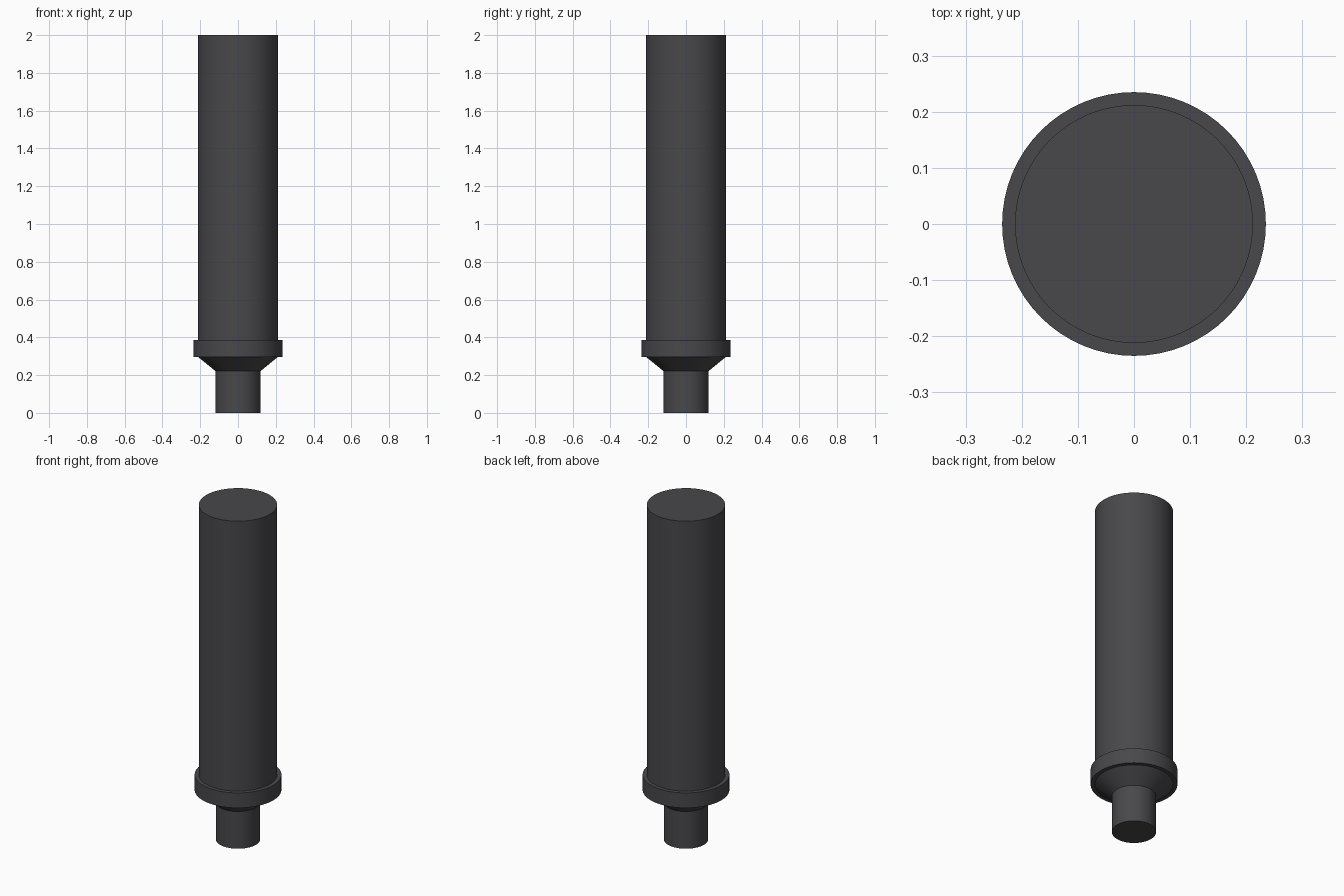
import bpy, bmesh, math

if "Cube" in bpy.data.objects:
    bpy.data.objects.remove(bpy.data.objects["Cube"])

SIDES = 64
BODY_R, COLLAR_R, TAPER_R, NECK_R = 0.212, 0.235, 0.212, 0.12
NECK_TOP, COLLAR_LOW, COLLAR_TOP, TOP = 0.222, 0.297, 0.387, 2.0

dark_grey = bpy.data.materials.new("dark grey")
dark_grey.diffuse_color = (0.065, 0.065, 0.071, 1)
dark_grey.use_nodes = True
dark_grey.node_tree.nodes["Principled BSDF"].inputs["Base Color"].default_value = dark_grey.diffuse_color


def turned_part(name, profile):
    """Revolve (radius, z) points, listed bottom to top, around z; radius 0 closes an end."""
    bm = bmesh.new()
    rings = []
    for r, z in profile:
        if r == 0:
            rings.append([bm.verts.new((0, 0, z))])
        else:
            rings.append([bm.verts.new((r * math.cos(2 * math.pi * i / SIDES),
                                        r * math.sin(2 * math.pi * i / SIDES), z))
                          for i in range(SIDES)])
    for low, high in zip(rings, rings[1:]):
        if len(low) == 1:
            bm.faces.new(high[::-1])
        elif len(high) == 1:
            bm.faces.new(low)
        else:
            for i in range(SIDES):
                j = (i + 1) % SIDES
                bm.faces.new((low[i], low[j], high[j], high[i]))
    # Flat end caps need no centre point
    bmesh.ops.delete(bm, geom=[v for v in bm.verts if not v.link_faces], context='VERTS')
    mesh = bpy.data.meshes.new(name)
    bm.to_mesh(mesh)
    bm.free()
    mesh.materials.append(dark_grey)
    obj = bpy.data.objects.new(name, mesh)
    bpy.context.collection.objects.link(obj)
    bpy.context.view_layer.objects.active = obj
    obj.select_set(True)
    bpy.ops.object.shade_smooth_by_angle(angle=math.radians(30))
    obj.select_set(False)


# Narrow stem at the base
turned_part("neck", [(0, 0), (NECK_R, 0), (NECK_R, NECK_TOP)])
# Cone widening from the stem to the collar
turned_part("taper", [(NECK_R, NECK_TOP), (TAPER_R, COLLAR_LOW)])
# Raised ring with flat shoulders
turned_part("collar", [(TAPER_R, COLLAR_LOW), (COLLAR_R, COLLAR_LOW),
                       (COLLAR_R, COLLAR_TOP), (BODY_R, COLLAR_TOP)])
# Long main cylinder with closed top
turned_part("body", [(BODY_R, COLLAR_TOP), (BODY_R, TOP), (0, TOP)])
